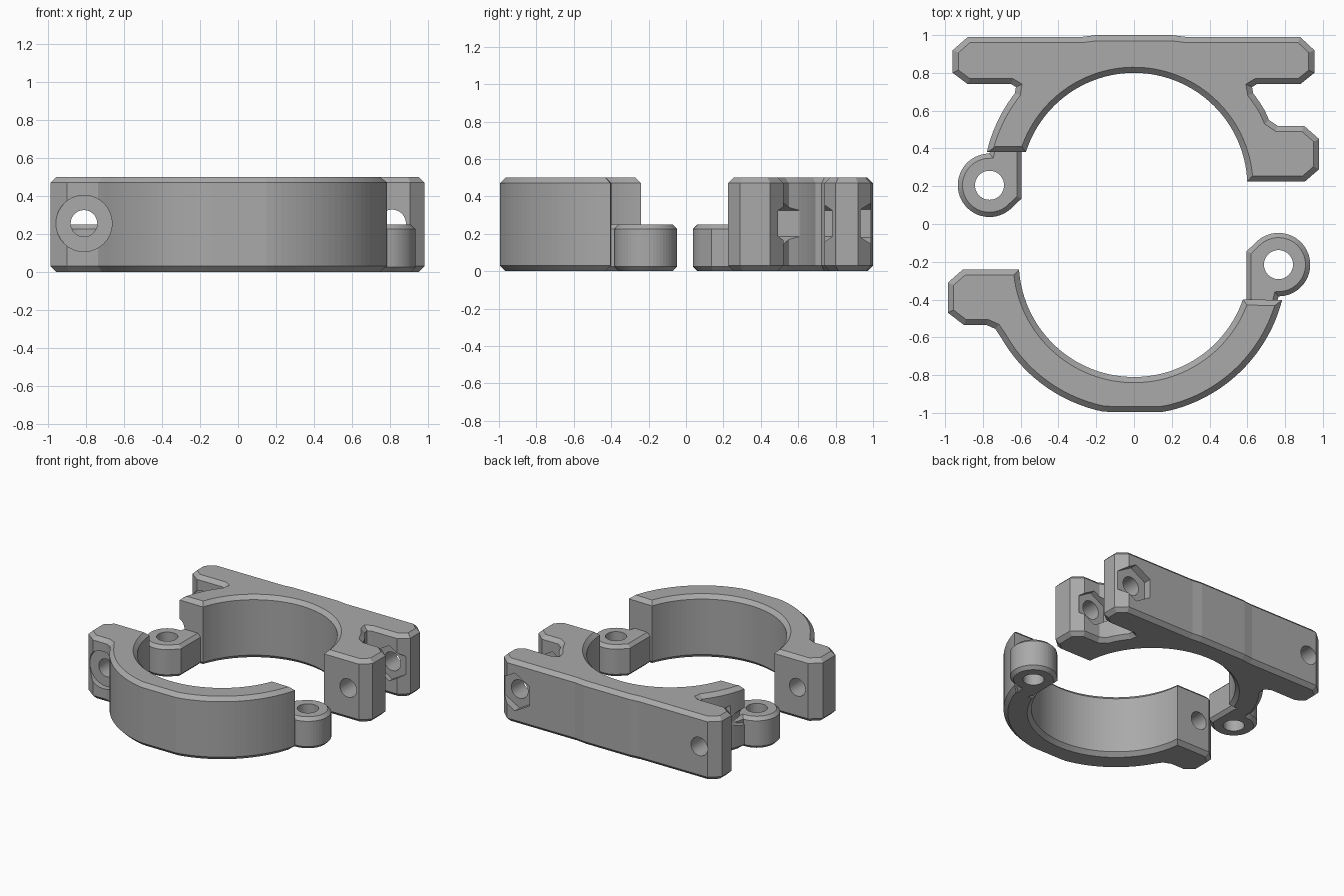
import bpy, bmesh
from math import sin, cos, radians, pi
from mathutils import Vector, Matrix

if "Cube" in bpy.data.objects:
    bpy.data.objects.remove(bpy.data.objects["Cube"])

grey = bpy.data.materials.new("plain_grey")
grey.use_nodes = True
grey.diffuse_color = (0.4, 0.4, 0.4, 1)
grey.node_tree.nodes["Principled BSDF"].inputs["Base Color"].default_value = (0.4, 0.4, 0.4, 1)


def arc(cx, cy, r, a, b, n):
    """Points on an arc from angle a to b in degrees."""
    angles = [radians(a + (b - a) * i / n) for i in range(n + 1)]
    return [(cx + r * cos(t), cy + r * sin(t)) for t in angles]


def inset(points, d):
    """Move a counterclockwise outline inwards by d."""
    pts = [Vector(p) for p in points]
    result = []
    for i, p in enumerate(pts):
        u = (p - pts[i - 1]).normalized()
        v = (pts[(i + 1) % len(pts)] - p).normalized()
        nu, nv = Vector((-u.y, u.x)), Vector((-v.y, v.x))
        result.append(p + (nu + nv) * d / (1 + nu.dot(nv)))
    return result


def make_object(name, bm):
    mesh = bpy.data.meshes.new(name)
    bmesh.ops.recalc_face_normals(bm, faces=bm.faces[:])
    bm.to_mesh(mesh)
    bm.free()
    mesh.materials.append(grey)
    obj = bpy.data.objects.new(name, mesh)
    bpy.context.collection.objects.link(obj)
    return obj


def chamfered_slab(name, outline, height, chamfer):
    """Extrude an outline upwards, with chamfered top and bottom rims."""
    bm = bmesh.new()
    small = inset(outline, chamfer)
    levels = [(small, 0), (outline, chamfer), (outline, height - chamfer), (small, height)]
    rings = [[bm.verts.new((p[0], p[1], z)) for p in pts] for pts, z in levels]
    n = len(outline)
    for low, high in zip(rings, rings[1:]):
        for i in range(n):
            j = (i + 1) % n
            bm.faces.new((low[i], low[j], high[j], high[i]))
    bm.faces.new(rings[0][::-1])
    bm.faces.new(rings[-1])
    return make_object(name, bm)


def drill(obj, start, end, radius, sides=32):
    """Cut a round or six-sided hole between two points."""
    start, end = Vector(start), Vector(end)
    bm = bmesh.new()
    bmesh.ops.create_cone(bm, cap_ends=True, segments=sides, radius1=radius,
                          radius2=radius, depth=(end - start).length)
    turn = Matrix.Rotation(pi / 2, 4, 'X') if start.z == end.z else Matrix()
    bm.transform(Matrix.Translation((start + end) / 2) @ turn)
    cutter = make_object("hole_cutter", bm)
    cutter.hide_render = True
    mod = obj.modifiers.new("hole", 'BOOLEAN')
    mod.operation = 'DIFFERENCE'
    mod.solver = 'EXACT'
    mod.object = cutter
    bpy.context.view_layer.objects.active = obj
    bpy.ops.object.modifier_apply(modifier=mod.name)
    bpy.data.objects.remove(cutter)


H, RIM = 0.5, 0.03
BOLT_X, BOLT_Z = 0.81, 0.255

# Front half: clamping lug, flattened outer arc, inner arc
front = [(-0.905, -0.24), (-0.985, -0.31), (-0.985, -0.47), (-0.9, -0.535),
         (-0.78, -0.535), (-0.735, -0.555)]
front += [(x, max(y, -0.995)) for x, y in arc(0, -0.2, 0.81, 210, 345.5, 48)]
front += arc(0, -0.2, 0.61, 341, 183.8, 56)
front_clamp = chamfered_slab("front_clamp_half", front, H, RIM)

# Back half: clamping lug, mounting plate, outer arc, inner arc
back = [(0.905, 0.225), (0.98, 0.29), (0.98, 0.45), (0.9, 0.52), (0.76, 0.52), (0.715, 0.55)]
back += arc(0, 0.2, 0.8, 30, 38, 4)
back += [(0.625, 0.725), (0.65, 0.74), (0.88, 0.74), (0.955, 0.8), (0.955, 0.92),
         (0.88, 0.99), (0.28, 0.99), (0.2, 1), (-0.2, 1), (-0.28, 0.99), (-0.88, 0.99),
         (-0.96, 0.92), (-0.96, 0.8), (-0.88, 0.74), (-0.65, 0.74), (-0.625, 0.725)]
back += arc(0, 0.2, 0.8, 142, 167, 12)
back += arc(0, 0.2, 0.6, 162.5, 2.4, 56)
back_clamp = chamfered_slab("back_clamp_half", back, H, RIM)

# Front lug: bolt hole with a round seat for the head
drill(front_clamp, (-BOLT_X, -0.9, BOLT_Z), (-BOLT_X, -0.49, BOLT_Z), 0.148)
drill(front_clamp, (-BOLT_X, -0.7, BOLT_Z), (-BOLT_X, -0.1, BOLT_Z), 0.07)

# Back lug and plate: bolt holes, six-sided nut pockets and a round seat
drill(back_clamp, (BOLT_X, 0.48, BOLT_Z), (BOLT_X, 0.78, BOLT_Z), 0.14, 6)
drill(back_clamp, (BOLT_X, 0.93, BOLT_Z), (BOLT_X, 1.1, BOLT_Z), 0.15, 6)
drill(back_clamp, (-BOLT_X, 0.5, BOLT_Z), (-BOLT_X, 0.78, BOLT_Z), 0.14)
for x in (-BOLT_X, BOLT_X):
    drill(back_clamp, (x, 0.1, BOLT_Z), (x, 1.2, BOLT_Z), 0.073)

# Half-height hinge ears, one turned half round from the other
ear = arc(0, 0, 0.168, -90, 130, 32)
ear += [(-0.17, 0.07), (-0.17, -0.185), (-0.14, -0.25), (-0.02, -0.25)]
for name, side, cx, cy in (("front_hinge_ear", 1, 0.765, -0.215),
                           ("back_hinge_ear", -1, -0.765, 0.205)):
    outline = [(cx + side * x, cy + side * y) for x, y in ear]
    obj = chamfered_slab(name, outline, H / 2, 0.025)
    drill(obj, (cx, cy, -0.1), (cx, cy, 0.4), 0.077)
